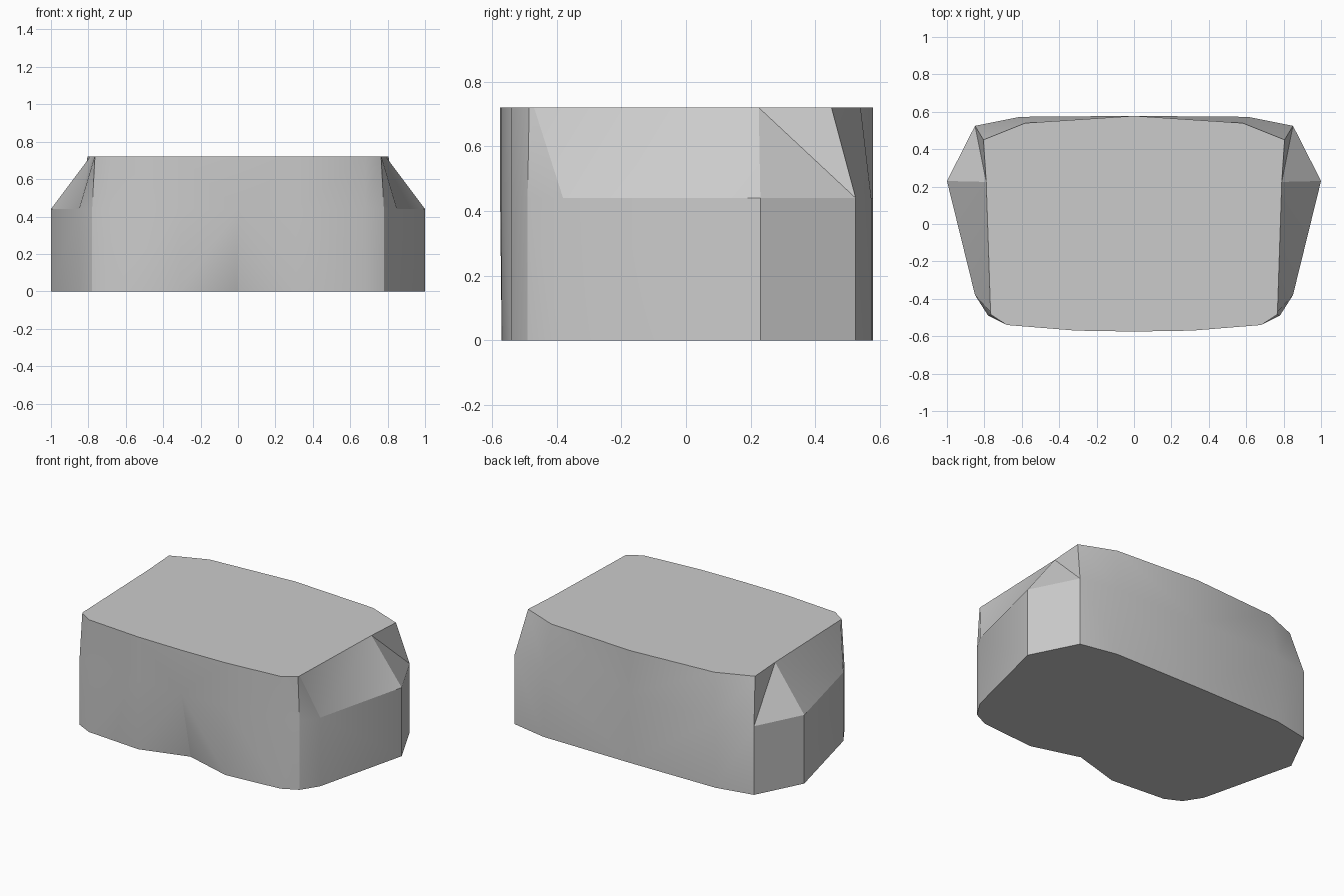
import bpy, bmesh, math

cube = bpy.data.objects.get("Cube")
if cube:
    bpy.data.objects.remove(cube, do_unlink=True)

# One flat grey for the whole block
grey = bpy.data.materials.new("plain grey")
grey.use_nodes = True
colour = (0.6, 0.6, 0.6, 1)
grey.diffuse_color = colour
grey.node_tree.nodes["Principled BSDF"].inputs["Base Color"].default_value = colour

HEIGHT, SHOULDER = 0.72, 0.44

# Half outlines running from front centre to back centre
waist = [(0, -0.575), (0.31, -0.57), (0.68, -0.54), (0.78, -0.49), (0.85, -0.38),
         (1, 0.23), (0.85, 0.525), (0.61, 0.573), (0, 0.578)]
base = [(0, -0.48)] + waist[1:]          # notch in the lower front
top = [(0, -0.575), (0.31, -0.57), (0.68, -0.54), (0.765, -0.485), (0.767, -0.47),
       (0.79, 0.225), (0.805, 0.45), (0.58, 0.54), (0, 0.578)]
WIDEST = 5

bm = bmesh.new()


def ring(points, z):
    """Make matching right and left vertex rows that share the centre points."""
    right = [bm.verts.new((x, y, z)) for x, y in points]
    left = [v if x == 0 else bm.verts.new((-x, y, z))
            for v, (x, y) in zip(right, points)]
    return right, left


def cap(rows):
    right, left = rows
    bm.faces.new(right + left[-2:0:-1])


rows = [ring(base, 0), ring(waist, SHOULDER), ring(top, HEIGHT)]
cap(rows[0])
cap(rows[2])

# Walls, with the slanted shoulders fanning out from above the widest point
for side in range(2):
    for level in range(2):
        low, high = rows[level][side], rows[level + 1][side]
        for i in range(len(low) - 1):
            a, b, c, d = low[i], low[i + 1], high[i + 1], high[i]
            if level == 0 or i >= WIDEST:
                faces = (a, b, d), (b, c, d)
            else:
                faces = (a, b, c), (a, c, d)
            for f in faces:
                bm.faces.new(f)

bmesh.ops.recalc_face_normals(bm, faces=bm.faces[:])
mesh = bpy.data.meshes.new("block_body")
bm.to_mesh(mesh)
bm.free()
mesh.materials.append(grey)
body = bpy.data.objects.new("block_body", mesh)
bpy.context.collection.objects.link(body)

bpy.context.view_layer.objects.active = body
body.select_set(True)
bpy.ops.object.shade_smooth_by_angle(angle=math.radians(30))
